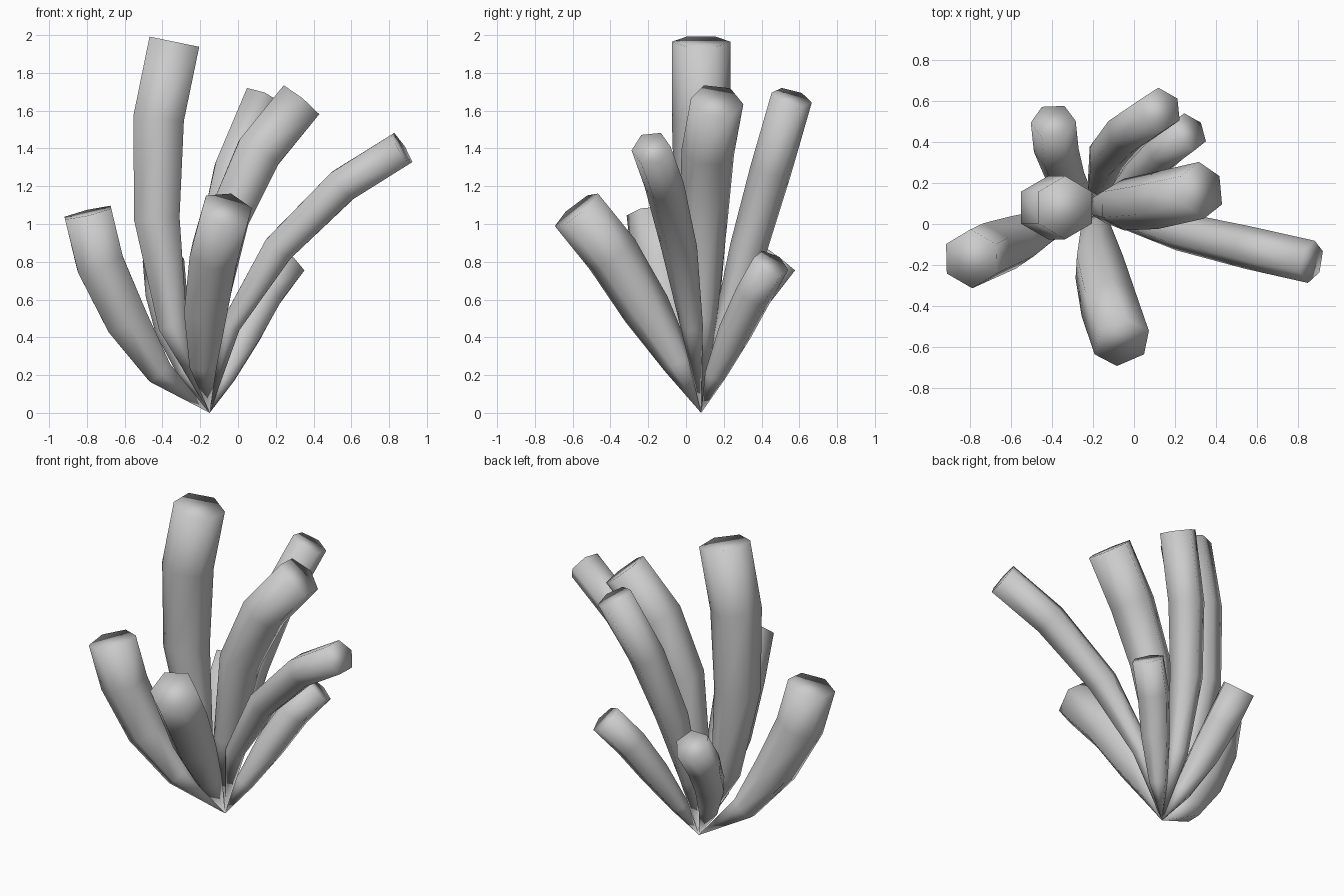
import bpy, bmesh, math
from mathutils import Vector

if "Cube" in bpy.data.objects:
    bpy.data.objects.remove(bpy.data.objects["Cube"])

BASE = Vector((-0.15, 0.08, 0))
TAPER = (0.57, 0.9, 1, 1)          # radius growth along each tube
SIDES = 6


def tube(name, radius, path, ref=(0, 1, 0)):
    """Six-sided bent tube growing from the shared base point, with a flat cap."""
    pts = [BASE] + [Vector(p) for p in path]
    bm = bmesh.new()
    tip = bm.verts.new(BASE)
    prev = None
    for i in range(1, len(pts)):
        d = (pts[i] - pts[i - 1]).normalized()
        if i + 1 < len(pts):
            d = (d + (pts[i + 1] - pts[i]).normalized()).normalized()
        u = Vector(ref)
        u = (u - d * u.dot(d)).normalized()
        v = d.cross(u)
        r = radius * TAPER[i - 1]
        ring = []
        for k in range(SIDES):
            a = 2 * math.pi * k / SIDES
            ring.append(bm.verts.new(pts[i] + (u * math.cos(a) + v * math.sin(a)) * r))
        for k in range(SIDES):
            n = (k + 1) % SIDES
            if prev:
                bm.faces.new((prev[k], prev[n], ring[n], ring[k]))
            else:
                bm.faces.new((tip, ring[n], ring[k]))
        prev = ring
    bm.faces.new(prev)
    bmesh.ops.recalc_face_normals(bm, faces=bm.faces)
    for f in bm.faces:
        f.smooth = True
    me = bpy.data.meshes.new(name)
    bm.to_mesh(me)
    bm.free()
    bpy.context.collection.objects.link(bpy.data.objects.new(name, me))


# tall central tube
tube("tall_tube", 0.155, [(-0.345, 0.08, 0.46), (-0.43, 0.08, 1.03),
                          (-0.42, 0.08, 1.56), (-0.337, 0.08, 1.965)])
# left tube
tube("left_tube", 0.145, [(-0.42, -0.01, 0.22), (-0.59, -0.09, 0.49),
                          (-0.73, -0.14, 0.79), (-0.795, -0.17, 1.06)])
# front tube
tube("front_tube", 0.145, [(-0.185, -0.04, 0.26), (-0.17, -0.21, 0.55),
                           (-0.125, -0.39, 0.84), (-0.06, -0.58, 1.075)])
# thick right tube
tube("upper_right_tube", 0.14, [(-0.14, 0.085, 0.5), (-0.05, 0.095, 1.03),
                                (0.11, 0.115, 1.38), (0.33, 0.165, 1.65)])
# long leaning right tube
tube("far_right_tube", 0.105, [(-0.04, 0.03, 0.46), (0.215, -0.035, 0.87),
                               (0.555, -0.115, 1.205), (0.867, -0.185, 1.4)])
# tall back tube
tube("back_tube", 0.11, [(-0.17, 0.2, 0.42), (-0.13, 0.33, 0.87),
                         (-0.03, 0.45, 1.29), (0.13, 0.56, 1.67)])
# short back right tube
tube("short_back_right_tube", 0.1, [(-0.06, 0.155, 0.2), (0.05, 0.26, 0.43),
                                    (0.15, 0.36, 0.63), (0.27, 0.45, 0.79)])
# short back left tube
tube("short_back_left_tube", 0.11, [(-0.26, 0.14, 0.22), (-0.34, 0.24, 0.44),
                                    (-0.38, 0.36, 0.63), (-0.395, 0.5, 0.81)], (1, 0, 0))
